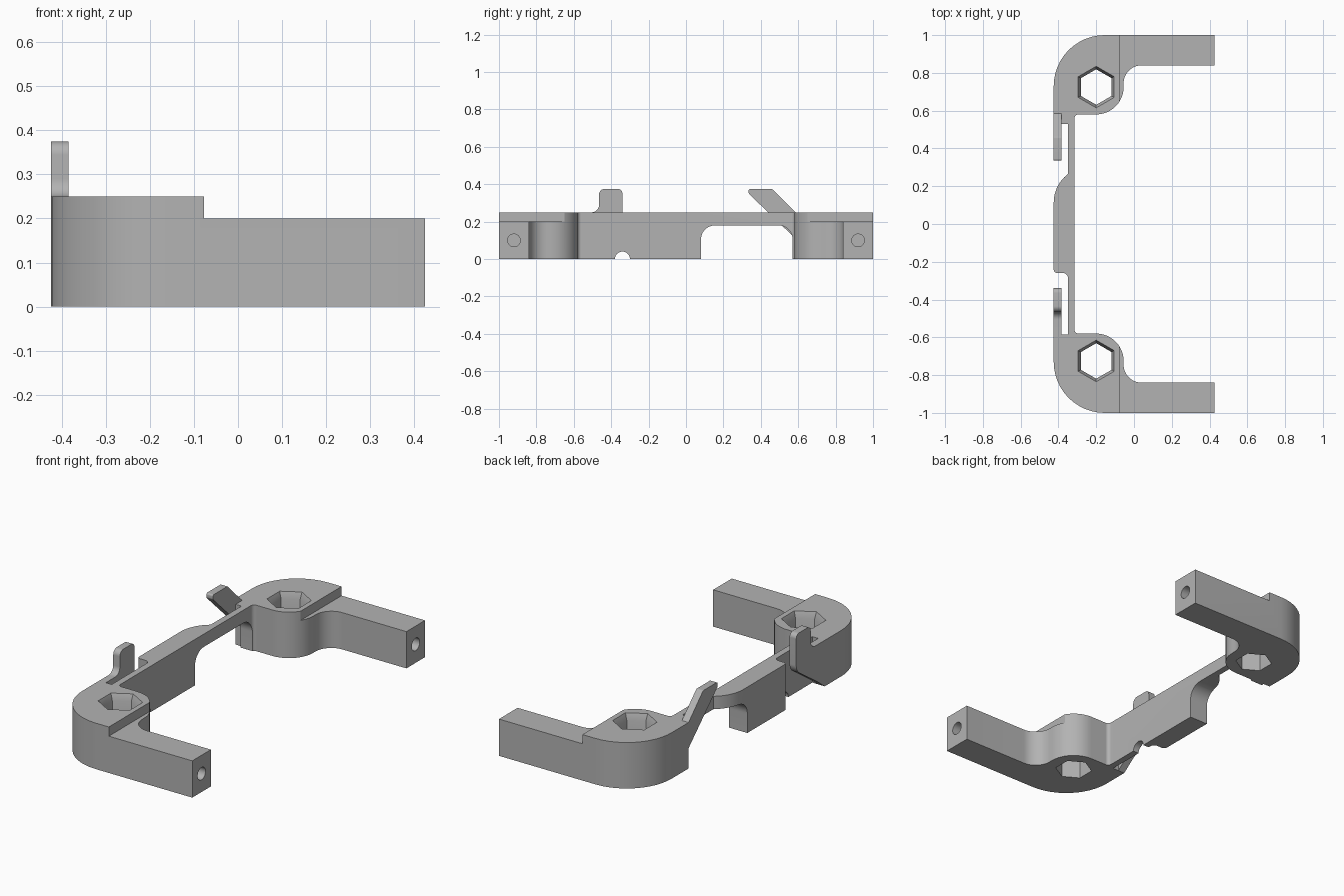
import bpy, bmesh, math
from mathutils import Vector, Matrix

cube = bpy.data.objects.get("Cube")
if cube:
    bpy.data.objects.remove(cube, do_unlink=True)

GREY = (0.45, 0.45, 0.45, 1)
mat = bpy.data.materials.new("plain grey")
mat.use_nodes = True
mat.diffuse_color = GREY
mat.node_tree.nodes["Principled BSDF"].inputs["Base Color"].default_value = GREY


def rounded(corners, steps=12):
    """Closed outline from (a, b, fillet radius) corners."""
    out, n = [], len(corners)
    for i, (a, b, r) in enumerate(corners):
        p = Vector((a, b))
        if not r:
            out.append(p)
            continue
        u = (Vector(corners[i - 1][:2]) - p).normalized()
        v = (Vector(corners[(i + 1) % n][:2]) - p).normalized()
        half = u.angle(v) / 2
        centre = p + (u + v).normalized() * r / math.sin(half)
        start = p + u * r / math.tan(half) - centre
        end = p + v * r / math.tan(half) - centre
        sweep = start.angle_signed(end)
        for k in range(steps + 1):
            out.append(centre + Matrix.Rotation(-sweep * k / steps, 2) @ start)
    return out


def add_object(name, bm):
    bmesh.ops.recalc_face_normals(bm, faces=bm.faces)
    mesh = bpy.data.meshes.new(name)
    bm.to_mesh(mesh)
    bm.free()
    mesh.materials.append(mat)
    obj = bpy.data.objects.new(name, mesh)
    bpy.context.collection.objects.link(obj)
    return obj


def prism(name, corners, low, high, axis="z"):
    """Extrude an outline along z (outline in xy) or along x (outline in yz)."""
    place = (lambda p: (p.x, p.y, low)) if axis == "z" else (lambda p: (low, p.x, p.y))
    shift = (0, 0, high - low) if axis == "z" else (high - low, 0, 0)
    bm = bmesh.new()
    face = bm.faces.new([bm.verts.new(place(p)) for p in rounded(corners)])
    new = bmesh.ops.extrude_face_region(bm, geom=[face])["geom"]
    bmesh.ops.translate(bm, vec=shift, verts=[g for g in new if isinstance(g, bmesh.types.BMVert)])
    return add_object(name, bm)


def cone(name, sides, r1, r2, depth, centre, along_x=False):
    bm = bmesh.new()
    turn = Matrix.Rotation(math.pi / 2, 4, "Y") if along_x else Matrix()
    bmesh.ops.create_cone(bm, cap_ends=True, segments=sides, radius1=r1, radius2=r2,
                          depth=depth, matrix=Matrix.Translation(centre) @ turn)
    return add_object(name, bm)


def cut(target, cutter):
    cutter.hide_render = True
    mod = target.modifiers.new("cut", "BOOLEAN")
    mod.operation, mod.solver, mod.object = "DIFFERENCE", "EXACT", cutter
    bpy.context.view_layer.objects.active = target
    bpy.ops.object.modifier_apply(modifier=mod.name)
    bpy.data.objects.remove(cutter, do_unlink=True)


# Frame: two arms, corner blocks, thin wall and outer pad in one outline
frame = prism("bracket_frame", [
    (0.425, 0.84, 0), (0.425, 1, 0), (-0.425, 1, 0.27), (-0.425, 0.585, 0),
    (-0.385, 0.585, 0), (-0.385, 0.53, 0), (-0.35, 0.53, 0),
    (-0.35, 0.265, 0), (-0.425, 0.2, 0.19), (-0.425, -0.26, 0.02), (-0.35, -0.26, 0.025),
    (-0.35, -0.585, 0), (-0.425, -0.585, 0), (-0.425, -1, 0.27),
    (0.425, -1, 0), (0.425, -0.84, 0), (-0.055, -0.84, 0.095), (-0.055, -0.58, 0.145),
    (-0.315, -0.58, 0.02), (-0.315, 0.58, 0.02), (-0.055, 0.58, 0.145), (-0.055, 0.84, 0.095),
], 0, 0.25)

# Lower arms
cut(frame, prism("step_cutter", [(-0.077, -1.1, 0), (0.5, -1.1, 0), (0.5, 1.1, 0), (-0.077, 1.1, 0)],
                 0.2, 0.4))
# Arched opening and small round notch in the wall
cut(frame, prism("arch_cutter", [(0.08, -0.1, 0), (0.57, -0.1, 0), (0.57, 0.18, 0.075),
                                 (0.08, 0.18, 0.075)], -0.5, -0.3, "x"))
cut(frame, cone("notch_cutter", 32, 0.04, 0.04, 0.2, (-0.35, -0.34, 0), True))
# Hexagonal nut holes with a bevelled rim, and bores in the arm ends
for side in (-1, 1):
    y = 0.725 * side
    cut(frame, cone("hex_cutter", 6, 0.094, 0.094, 1, (-0.2, y, 0)))
    cut(frame, cone("rim_cutter", 6, 0.092, 0.119, 0.06, (-0.2, y, 0.24)))
    cut(frame, cone("bore_cutter", 32, 0.034, 0.034, 0.6, (0.425, 0.92 * side, 0.1), True))

# Clips standing beside the wall
upright = prism("upright_clip", [
    (-0.585, 0, 0), (-0.52, 0.05, 0.06), (-0.34, 0.175, 0.06), (-0.34, 0.375, 0.025),
    (-0.465, 0.375, 0.03), (-0.465, 0.25, 0.04), (-0.585, 0.25, 0),
], -0.425, -0.385, "x")
slanted = prism("slanted_clip", [
    (0.585, 0.11, 0), (0.335, 0.35, 0.015), (0.335, 0.375, 0.01),
    (0.46, 0.375, 0.015), (0.585, 0.25, 0),
], -0.425, -0.385, "x")

for obj in (frame, upright, slanted):
    bpy.ops.object.select_all(action="DESELECT")
    obj.select_set(True)
    bpy.context.view_layer.objects.active = obj
    bpy.ops.object.shade_smooth_by_angle(angle=math.radians(30))
